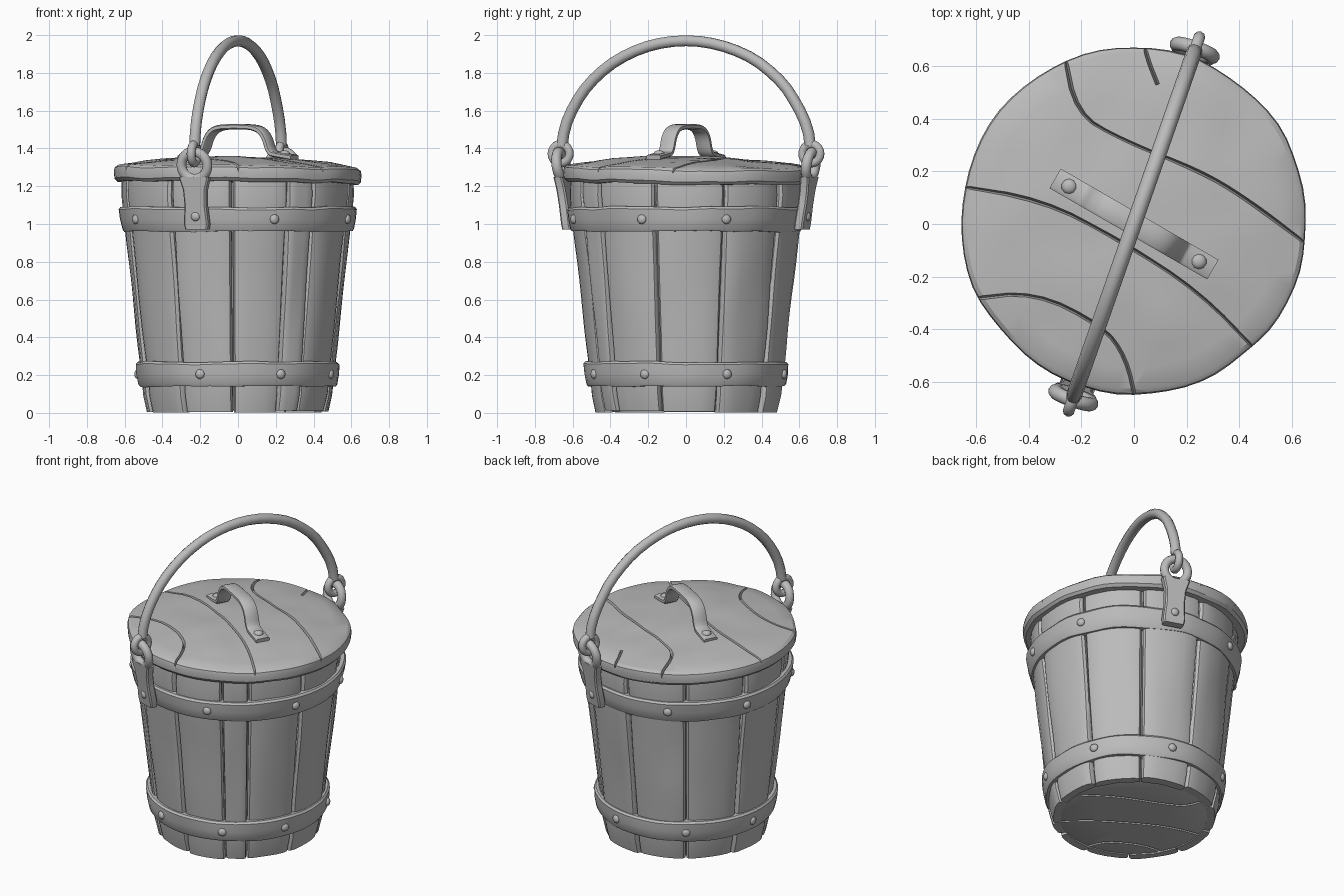
import bpy, bmesh, math, random
from mathutils import Vector, Matrix, noise

random.seed(4)
if "Cube" in bpy.data.objects:
    bpy.data.objects.remove(bpy.data.objects["Cube"])

UP = Vector((0, 0, 1))
grey = bpy.data.materials.new("plain_grey")
grey.use_nodes = True
grey.diffuse_color = (0.5, 0.5, 0.5, 1)
for node in grey.node_tree.nodes:
    if node.type == 'BSDF_PRINCIPLED':
        node.inputs["Base Color"].default_value = grey.diffuse_color


def polar(r, angle, z):
    """Point at an angle measured from the front towards +x."""
    return Vector((r * math.sin(angle), -r * math.cos(angle), z))


def finish(name, bm):
    bmesh.ops.remove_doubles(bm, verts=bm.verts, dist=0.0001)
    bmesh.ops.recalc_face_normals(bm, faces=bm.faces)
    mesh = bpy.data.meshes.new(name)
    bm.to_mesh(mesh)
    bm.free()
    obj = bpy.data.objects.new(name, mesh)
    bpy.context.collection.objects.link(obj)
    mesh.materials.append(grey)
    return obj


def smooth(obj, angle=38):
    bpy.ops.object.select_all(action='DESELECT')
    obj.select_set(True)
    bpy.context.view_layer.objects.active = obj
    bpy.ops.object.shade_smooth_by_angle(angle=math.radians(angle))


def loft(name, rings, loop=False):
    """Skin closed sections; cap the ends unless the rings form a loop."""
    bm = bmesh.new()
    rows = [[bm.verts.new(p) for p in ring] for ring in rings]
    n = len(rows[0])
    for i in range(len(rows) if loop else len(rows) - 1):
        a, b = rows[i], rows[(i + 1) % len(rows)]
        for j in range(n):
            k = (j + 1) % n
            bm.faces.new((a[j], a[k], b[k], b[j]))
    if not loop:
        bm.faces.new(rows[0])
        bm.faces.new(rows[-1])
    return finish(name, bm)


def lathe(name, profile, steps=64, rough=0.0):
    """Revolve a closed profile of radius and height, with hand-made wobble."""
    rings = []
    for i in range(steps):
        a = math.tau * i / steps
        ring = []
        for r, z in profile:
            p = polar(r, a, z)
            w = noise.noise(p * 5) * rough
            ring.append(polar(r + w if r > 0.02 else r, a, z + (w if r > 0.02 else 0)))
        rings.append(ring)
    return loft(name, rings, loop=True)


def sweep(name, points, section, side):
    rings = []
    for i, p in enumerate(points):
        t = (points[min(i + 1, len(points) - 1)] - points[max(i - 1, 0)]).normalized()
        n = t.cross(side).normalized()
        rings.append([p + side * a + n * b for a, b in section])
    return loft(name, rings)


def rounded(points, times=2):
    """Corner cutting that keeps both ends."""
    for _ in range(times):
        new = [points[0]]
        for a, b in zip(points, points[1:]):
            new += [a.lerp(b, 0.25), a.lerp(b, 0.75)]
        points = new + [points[-1]]
    return points


def cut(obj, cutter):
    mod = obj.modifiers.new("groove", 'BOOLEAN')
    mod.operation, mod.solver, mod.object = 'DIFFERENCE', 'EXACT', cutter
    bpy.context.view_layer.objects.active = obj
    bpy.ops.object.modifier_apply(modifier=mod.name)
    bpy.data.objects.remove(cutter)


def rivet(name, place, normal, size=0.026):
    bm = bmesh.new()
    bmesh.ops.create_uvsphere(bm, u_segments=10, v_segments=6, radius=size)
    turn = UP.rotation_difference(normal).to_matrix().to_4x4()
    bm.transform(Matrix.Translation(place) @ turn @ Matrix.Diagonal((1, 1, 0.6, 1)))
    smooth(finish(name, bm), 60)


def torus(name, centre, axis_a, axis_b, major, minor):
    axis_c = axis_a.cross(axis_b)
    rings = []
    for i in range(20):
        a = math.tau * i / 20
        out = axis_a * math.cos(a) + axis_b * math.sin(a)
        rings.append([centre + out * (major + minor * math.cos(b)) + axis_c * minor * math.sin(b)
                      for b in (math.tau * j / 10 for j in range(10))])
    smooth(loft(name, rings, loop=True), 60)


# Staves of uneven width with rounded long edges
def wall(z):
    return 0.492 + 0.107 * z


seams = [-75, -36, -3, 26, 41, 74, 110, 145, 180, 215, 250, 285]
edge_profile = [(0, 0.02), (0.035, 0.005), (0.12, 0), (0.3, 0), (0.5, 0), (0.7, 0),
                (0.88, 0), (0.965, 0.005), (1, 0.02)]
for s, (left, right) in enumerate(zip(seams, seams[1:])):
    a0, a1 = math.radians(left + 0.4), math.radians(right - 0.4)
    foot, push = random.uniform(0, 0.014), random.uniform(-0.005, 0.005)
    rings = []
    for i in range(15):
        z = foot + (1.24 - foot) * i / 14
        shrink = 0.012 if i in (0, 14) else 0
        ring = []
        for f, drop in edge_profile:
            a = a0 + (a1 - a0) * f
            dent = noise.noise(polar(3, a, z * 2.5) + UP * s) * 0.009
            ring.append(polar(wall(z) + push + dent - drop - shrink, a, z))
        ring += [polar(wall(z) - 0.06, a, z) for a in (a1, (a0 + a1) / 2, a0)]
        rings.append(ring)
    smooth(loft(f"stave_{s + 1}", rings))

# Inner lining closes the gaps between staves
lathe("lining", [(0, 0.04), (wall(0) - 0.035, 0.04), (wall(1.22) - 0.035, 1.22), (0, 1.22)])

# Hoops with rivets
for label, low, high, r0, r1, angles in (
        ("lower", 0.14, 0.27, 0.527, 0.541, (-22, 25, 66, 114, 165, 215, 262)),
        ("upper", 0.96, 1.09, 0.612, 0.632, (18, 68, 110, 205, 250, 300))):
    mid = (low + high) / 2
    hoop = lathe(f"{label}_hoop", [
        (r0 - 0.06, low), (r0 - 0.008, low), (r0, low + 0.012), ((r0 + r1) / 2 + 0.003, mid),
        (r1, high - 0.012), (r1 - 0.01, high), (r1 - 0.06, high)], rough=0.009)
    smooth(hoop)
    for k, deg in enumerate(angles):
        a = math.radians(deg)
        rivet(f"{label}_hoop_rivet_{k + 1}", polar((r0 + r1) / 2 + 0.004, a, mid), polar(1, a, 0))


# Domed lid and flat base, both with plank grooves
def dome(r):
    return 1.36 - 0.055 * (r / 0.64) ** 2


lid_seams = [
    [(-0.27, 0.66), (-0.22, 0.41), (-0.05, 0.31), (0.25, 0.19), (0.42, 0.09), (0.7, -0.12)],
    [(-0.71, 0.14), (-0.35, 0.08), (-0.06, -0.07), (0.25, -0.27), (0.49, -0.52)],
    [(-0.64, -0.3), (-0.38, -0.27), (-0.12, -0.4), (-0.03, -0.52), (0.01, -0.7)],
    [(0.03, 0.72), (0.05, 0.62), (0.09, 0.52)],
]
groove = [(0.04, -0.014), (0.04, 0.014), (0, 0.007), (-0.03, 0), (0, -0.007)]
lid_profile = [(0.08 * i, dome(0.08 * i)) for i in range(9)]
lid_profile += [(0.656, 1.292), (0.66, 1.27), (0.656, 1.235), (0.64, 1.218), (0.3, 1.215), (0, 1.215)]
lid = lathe("lid", lid_profile, rough=0.011)
base = lathe("base", [(0, 0.012), (0.2, 0.012), (0.44, 0.012), (0.455, 0.02), (0.455, 0.07), (0, 0.07)])
for k, seam in enumerate(lid_seams):
    flat = rounded([Vector((x, y, 0)) for x, y in seam])
    path = [p + UP * dome(p.length) for p in flat]
    cut(lid, sweep("lid_groove_cutter", path, groove, UP))
    if k < 3:
        path = [p * 0.75 + UP * 0.012 for p in flat]
        cut(base, sweep("base_groove_cutter", path, [(-b_a, b_n) for b_a, b_n in groove], UP))
for v in lid.data.vertices:
    v.co.z -= 0.012 * v.co.x + 0.01 * v.co.y
    v.co.y += 0.012
smooth(lid, 30)
smooth(base, 30)

# Arched grip on the lid
along = Vector((0.865, -0.5, 0)).normalized()
across = along.cross(UP)
half = [(0.345, 1.352), (0.25, 1.366), (0.205, 1.375), (0.175, 1.47), (0.12, 1.512), (0, 1.516)]
outline = [(-u, z) for u, z in half] + half[-2::-1]
grip_path = rounded([along * u + UP * z for u, z in outline])
strap = [(-0.043, -0.008), (-0.034, -0.014), (0.034, -0.014), (0.043, -0.008),
         (0.043, 0.008), (0.034, 0.014), (-0.034, 0.014), (-0.043, 0.008)]
smooth(sweep("lid_grip", grip_path, strap, across))
for label, u in (("left", 0.285), ("right", -0.285)):
    rivet(f"{label}_grip_rivet", along * u + UP * 1.372, UP, 0.03)

# Bail handle, half an ellipse in an upright plane
swing = Vector((0.33, 0.944, 0)).normalized()
bail = []
for i in range(29):
    a = math.radians(6 + 168 * i / 28)
    wobble = noise.noise(Vector((i * 0.4, 0, 0))) * 0.006
    bail.append(swing * (0.70 * math.cos(a) + wobble) + UP * (1.35 + 0.62 * math.sin(a)))
rod = [(0.03 * math.cos(math.tau * j / 10), 0.03 * math.sin(math.tau * j / 10)) for j in range(10)]
smooth(sweep("bail_handle", bail, rod, swing.cross(UP)), 50)

# Ear brackets with eyes, and the end loops of the handle
ear = [(0.97, 0.062), (1.0, 0.068), (1.1, 0.06), (1.18, 0.064), (1.25, 0.085), (1.285, 0.095)]
for label, sign in (("front", -1), ("back", 1)):
    out = swing * sign
    side = out.cross(UP)
    rings = []
    for z, w in ear:
        mid = out * (0.65 + 0.15 * (z - 0.97)) + UP * z
        t, b = 0.025, 0.008
        rings.append([mid + side * x + out * y for x, y in (
            (-w, b - t), (b - w, -t), (w - b, -t), (w, b - t),
            (w, t - b), (w - b, t), (b - w, t), (-w, t - b))])
    # The top rim dips in the middle so that the eye stays open
    plate = loft(f"{label}_ear_plate", rings[:-1])
    smooth(plate)
    lean = (UP + out * 0.15).normalized()
    torus(f"{label}_ear_eye", out * 0.70 + UP * 1.31, side, lean, 0.073, 0.027)
    torus(f"{label}_handle_loop", out * 0.703 + UP * 1.372, out, UP, 0.05, 0.023)
    rivet(f"{label}_ear_rivet", out * 0.682 + UP * 1.04, out)
